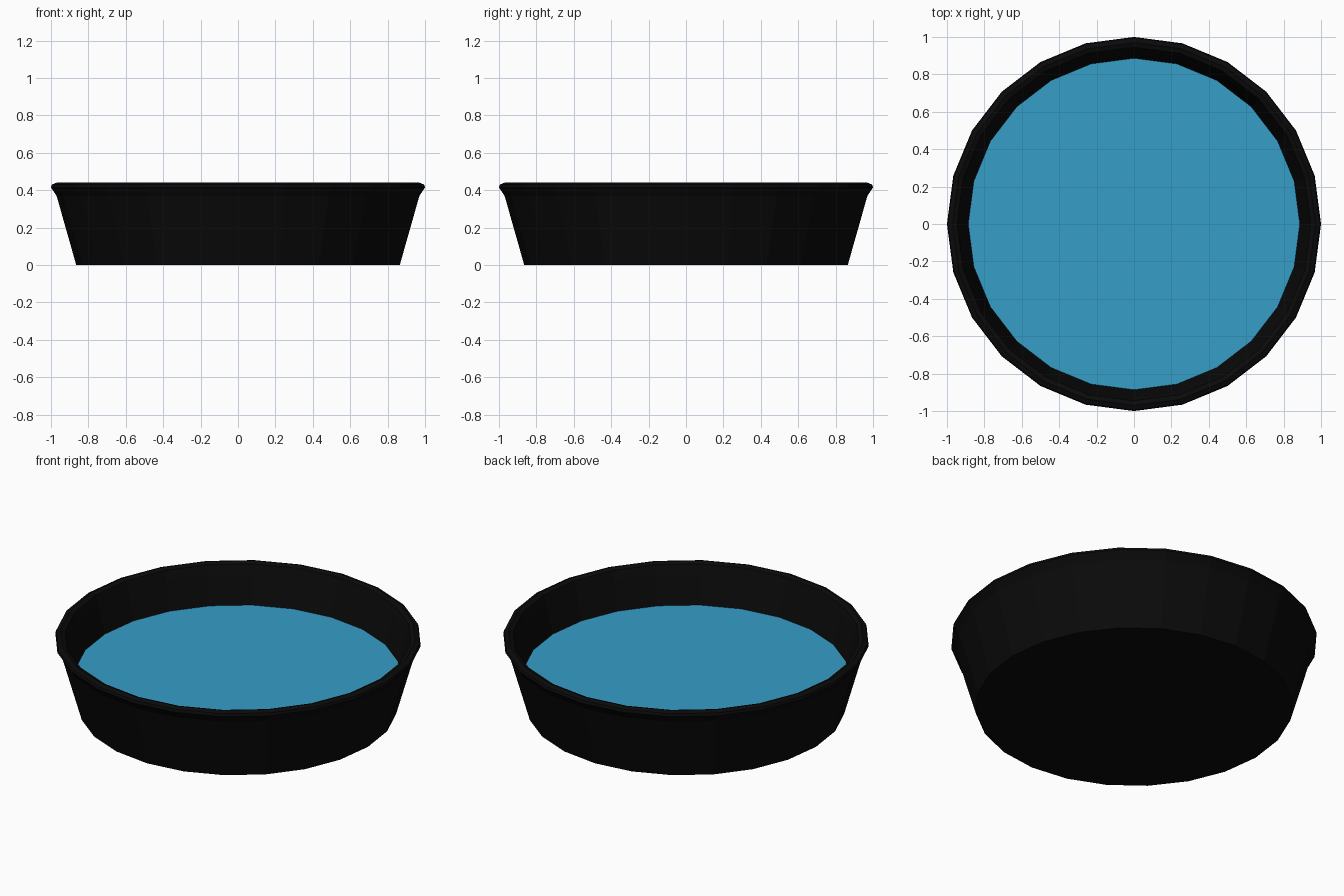
import bpy, bmesh, math

if "Cube" in bpy.data.objects:
    bpy.data.objects.remove(bpy.data.objects["Cube"])

SIDES = 24


def material(name, color):
    m = bpy.data.materials.new(name)
    m.diffuse_color = (*color, 1)
    m.use_nodes = True
    m.node_tree.nodes["Principled BSDF"].inputs["Base Color"].default_value = m.diffuse_color
    return m


def lathe(name, profile, mat):
    """Turn an (r, z) profile about z; radius 0 ends close to a flat cap."""
    bm = bmesh.new()
    rings = []
    for r, z in profile:
        rings.append([bm.verts.new((r * math.cos(2 * math.pi * i / SIDES),
                                    r * math.sin(2 * math.pi * i / SIDES), z))
                      for i in range(SIDES)])
    for a, b in zip(rings, rings[1:]):
        for i in range(SIDES):
            j = (i + 1) % SIDES
            bm.faces.new((a[i], a[j], b[j], b[i]))
    bm.faces.new(rings[0][::-1])
    if len(rings) > 1:
        bm.faces.new(rings[-1])
    else:
        bmesh.ops.reverse_faces(bm, faces=bm.faces[:])
    mesh = bpy.data.meshes.new(name)
    bm.to_mesh(mesh)
    bm.free()
    mesh.materials.append(mat)
    obj = bpy.data.objects.new(name, mesh)
    bpy.context.collection.objects.link(obj)
    return obj


# Tub: tapered wall, flared rim, inner wall and floor
lathe("tub", [(0.865, 0.0), (0.97, 0.37), (1.0, 0.415), (0.995, 0.43), (0.97, 0.44),
              (0.945, 0.43), (0.93, 0.38), (0.84, 0.03)],
      material("black_rubber", (0.003, 0.003, 0.003)))

# Water surface
lathe("water", [(0.89, 0.21)], material("water_blue", (0.037, 0.342, 0.578)))
